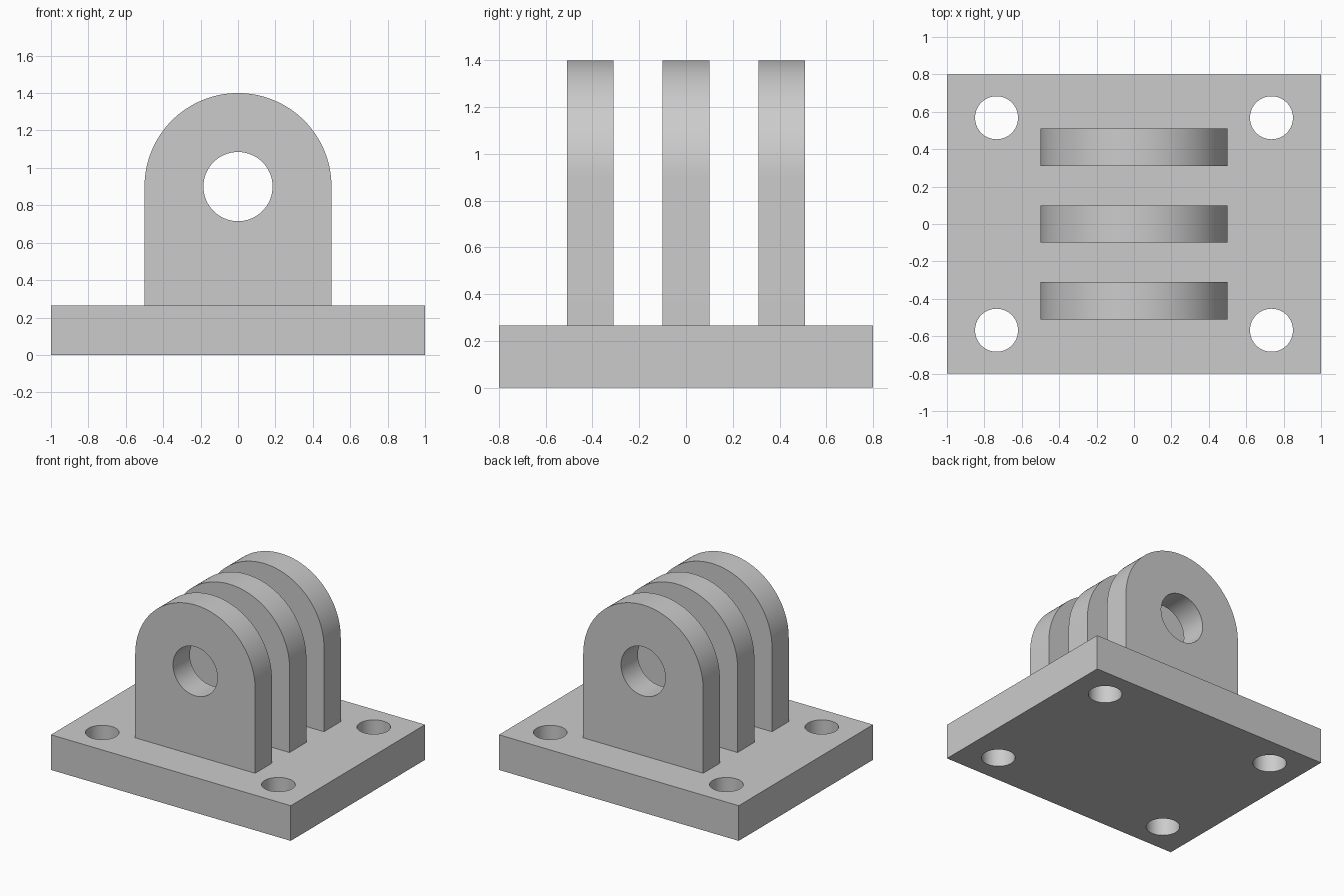
import bpy
import bmesh
from math import pi, sin, cos, radians
from mathutils import Vector

if "Cube" in bpy.data.objects:
    bpy.data.objects.remove(bpy.data.objects["Cube"], do_unlink=True)

WIDTH, DEPTH, PLATE_H = 2.0, 1.6, 0.265
LUG_R, LUG_T, PIN_Z, PIN_R = 0.5, 0.2, 0.9, 0.185
BOLT_X, BOLT_Y, BOLT_R = 0.735, 0.568, 0.115
SEGMENTS = 64

grey = bpy.data.materials.new("plain grey")
grey.use_nodes = True
colour = (0.6, 0.6, 0.6, 1)
grey.diffuse_color = colour
grey.node_tree.nodes["Principled BSDF"].inputs["Base Color"].default_value = colour


def extrude(name, outline, offset):
    """Solid made by extruding a closed outline along an offset."""
    bm = bmesh.new()
    face = bm.faces.new([bm.verts.new(p) for p in outline])
    result = bmesh.ops.extrude_face_region(bm, geom=[face], use_keep_orig=True)
    moved = [v for v in result["geom"] if isinstance(v, bmesh.types.BMVert)]
    bmesh.ops.translate(bm, verts=moved, vec=Vector(offset))
    bmesh.ops.recalc_face_normals(bm, faces=bm.faces)
    mesh = bpy.data.meshes.new(name)
    bm.to_mesh(mesh)
    bm.free()
    mesh.materials.append(grey)
    obj = bpy.data.objects.new(name, mesh)
    bpy.context.collection.objects.link(obj)
    return obj


def drill(obj, location, radius, rotation=(0, 0, 0)):
    """Cut a round through hole."""
    bpy.ops.mesh.primitive_cylinder_add(vertices=SEGMENTS, radius=radius, depth=1,
                                        location=location, rotation=rotation)
    cutter = bpy.context.object
    cutter.hide_render = True
    cutter.data.materials.append(grey)
    mod = obj.modifiers.new("hole", "BOOLEAN")
    mod.operation, mod.solver, mod.object = "DIFFERENCE", "EXACT", cutter
    bpy.context.view_layer.objects.active = obj
    bpy.ops.object.modifier_apply(modifier=mod.name)
    bpy.data.objects.remove(cutter, do_unlink=True)


def smooth(obj):
    bpy.ops.object.select_all(action="DESELECT")
    obj.select_set(True)
    bpy.context.view_layer.objects.active = obj
    bpy.ops.object.shade_smooth_by_angle(angle=radians(30))


# Base plate with four bolt holes
corners = [(-1, -1), (1, -1), (1, 1), (-1, 1)]
plate = extrude("base_plate",
                [(sx * WIDTH / 2, sy * DEPTH / 2, 0) for sx, sy in corners],
                (0, 0, PLATE_H))
for sx, sy in corners:
    drill(plate, (sx * BOLT_X, sy * BOLT_Y, 0), BOLT_R)
smooth(plate)

# Three round-topped lugs with a shared pin hole
for name, y in (("front_lug", -0.41), ("middle_lug", 0), ("back_lug", 0.41)):
    near = y - LUG_T / 2
    arch = [(LUG_R * cos(pi * i / SEGMENTS), near, PIN_Z + LUG_R * sin(pi * i / SEGMENTS))
            for i in range(SEGMENTS + 1)]
    feet = [(-LUG_R, near, PLATE_H), (LUG_R, near, PLATE_H)]
    lug = extrude(name, arch + feet, (0, LUG_T, 0))
    drill(lug, (0, y, PIN_Z), PIN_R, (pi / 2, 0, 0))
    smooth(lug)
